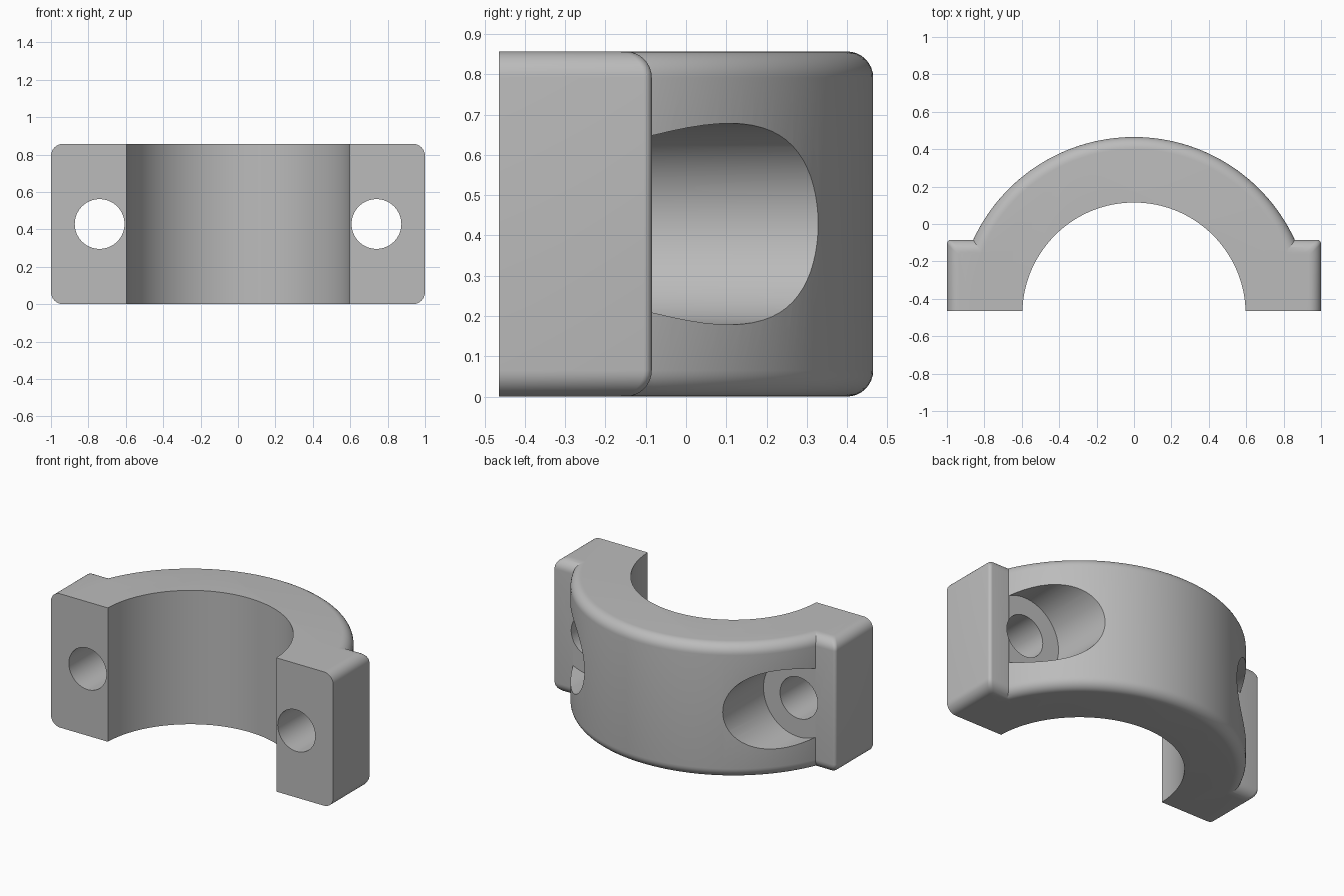
import bpy
import bmesh
from math import sin, cos, pi, asin

cube = bpy.data.objects.get("Cube")
if cube:
    bpy.data.objects.remove(cube, do_unlink=True)

HEIGHT = 0.857
FRONT, SEAT = -0.465, -0.085      # front face and back face of the flanges
AXIS_Y = -0.482                   # bore axis
R_IN, R_OUT = 0.597, 0.947
FILLET, CORNER = 0.065, 0.02
BOLT_X = 0.74

steel = bpy.data.materials.new("plain grey")
steel.use_nodes = True
grey = (0.5, 0.5, 0.5, 1)
steel.diffuse_color = grey
steel.node_tree.nodes["Principled BSDF"].inputs["Base Color"].default_value = grey


def loft(name, rings):
    """Closed solid through a stack of equal-length point rings."""
    bm = bmesh.new()
    loops = [[bm.verts.new(p) for p in ring] for ring in rings]
    n = len(loops[0])
    for a, b in zip(loops, loops[1:]):
        for i in range(n):
            j = (i + 1) % n
            bm.faces.new((a[i], a[j], b[j], b[i]))
    bm.faces.new(loops[0][::-1])
    bm.faces.new(loops[-1])
    bmesh.ops.recalc_face_normals(bm, faces=bm.faces)
    mesh = bpy.data.meshes.new(name)
    bm.to_mesh(mesh)
    bm.free()
    mesh.materials.append(steel)
    obj = bpy.data.objects.new(name, mesh)
    bpy.context.collection.objects.link(obj)
    return obj


def arc(cx, cy, r, start, end, steps):
    return [(cx + r * cos(start + (end - start) * i / steps),
             cy + r * sin(start + (end - start) * i / steps)) for i in range(steps + 1)]


def rounded_stack(name, outline, steps=8):
    """Stack an outline in z, drawing its outer side in at top and bottom."""
    layers = []
    for i in range(steps + 1):
        t = pi / 2 * i / steps
        layers.append((FILLET * (1 - cos(t)), FILLET * (1 - sin(t))))
    layers += [(HEIGHT - z, d) for z, d in reversed(layers)]
    return loft(name, [[(x, y, z) for x, y in outline(d)] for z, d in layers])


def saddle_outline(d):
    a = asin((FRONT - AXIS_Y) / (R_OUT - d))
    b = asin((FRONT - AXIS_Y) / R_IN)
    return (arc(0, AXIS_Y, R_OUT - d, a, pi - a, 80)
            + arc(0, AXIS_Y, R_IN, pi - b, b, 64))


def flange_outline(side):
    def outline(d):
        corner = arc(1 - d - CORNER, SEAT - d - CORNER, CORNER, 0, pi / 2, 6)
        pts = [(0.65, FRONT), (1 - d, FRONT)] + corner + [(0.65, SEAT - d)]
        return [(side * x, y) for x, y in pts]
    return outline


def bore(name, x, radius, y0, y1):
    circle = arc(x, HEIGHT / 2, radius, 0, 2 * pi, 64)[:-1]
    return loft(name, [[(px, y, pz) for px, pz in circle] for y in (y0, y1)])


def combine(target, other, operation):
    mod = target.modifiers.new(operation, 'BOOLEAN')
    mod.operation, mod.object, mod.solver = operation, other, 'EXACT'
    bpy.context.view_layer.objects.active = target
    bpy.ops.object.modifier_apply(modifier=mod.name)
    bpy.data.objects.remove(other, do_unlink=True)


# Half-round saddle with a flange on each side
clamp = rounded_stack("clamp_half", saddle_outline)
for side in (-1, 1):
    combine(clamp, rounded_stack("flange", flange_outline(side)), 'UNION')

# Bolt head recesses and through holes
for side in (-1, 1):
    combine(clamp, bore("recess_cutter", side * BOLT_X, 0.25, SEAT + 0.0005, 0.6), 'DIFFERENCE')
    combine(clamp, bore("bolt_cutter", side * BOLT_X, 0.133, -0.6, 0.1), 'DIFFERENCE')

# Smooth curved faces, keep machined edges crisp
bpy.ops.object.select_all(action='DESELECT')
clamp.select_set(True)
bpy.context.view_layer.objects.active = clamp
bpy.ops.object.shade_smooth_by_angle(angle=pi / 7)
